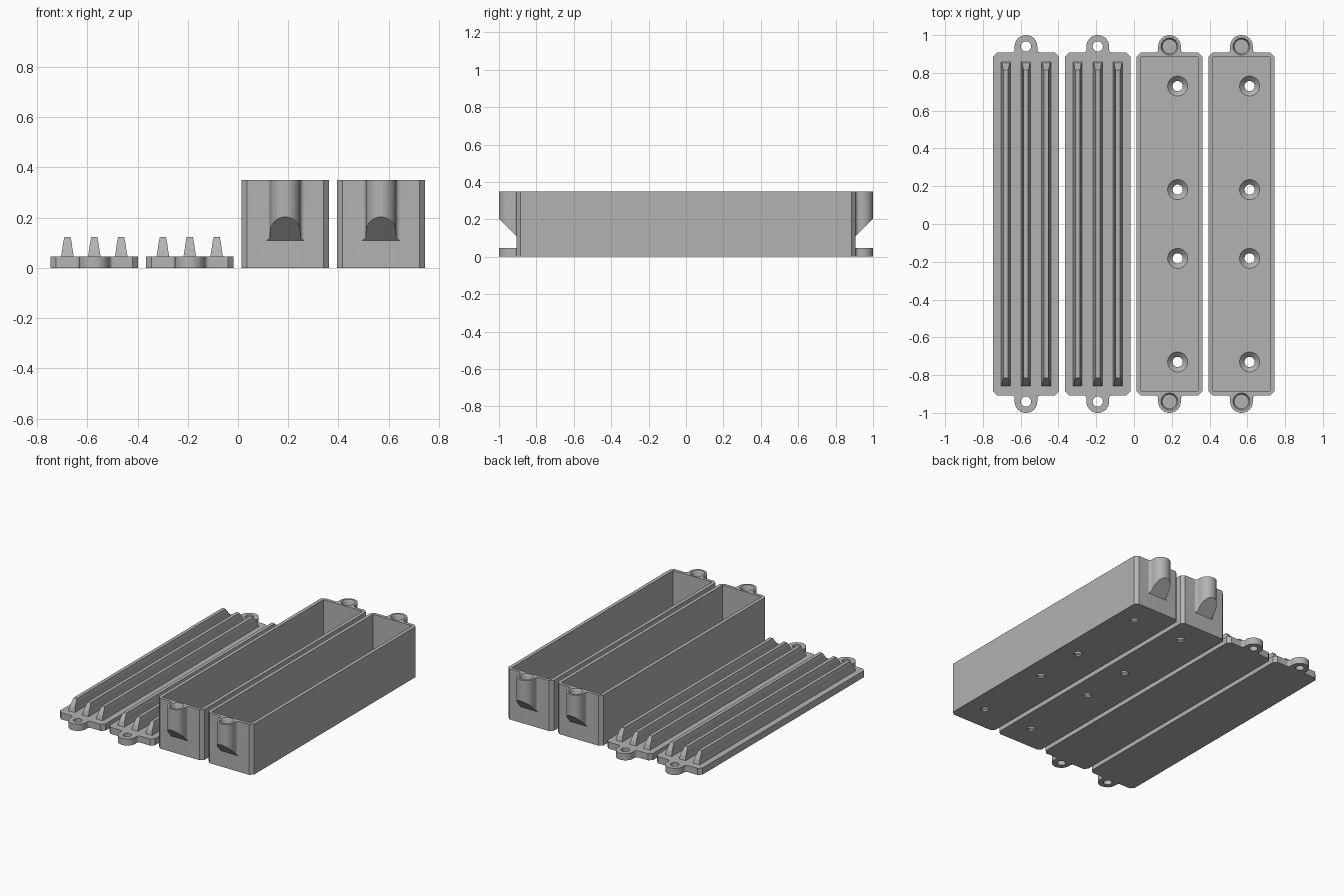
import bpy, bmesh, math

if "Cube" in bpy.data.objects:
    bpy.data.objects.remove(bpy.data.objects["Cube"])

# One plastic colour for everything
grey = bpy.data.materials.new("plain grey")
grey.diffuse_color = (0.45, 0.45, 0.45, 1)
grey.use_nodes = True
grey.node_tree.nodes["Principled BSDF"].inputs["Base Color"].default_value = grey.diffuse_color

HW, HL, CH = 0.1745, 0.907, 0.022      # half width, half length, corner chamfer
TAB_Y, TAB_R, FIL = 0.94, 0.06, 0.017  # ear centre, ear radius, root fillet
BOX_H, LID_H, FLOOR = 0.35, 0.046, 0.035


def make(name, bm):
    bmesh.ops.recalc_face_normals(bm, faces=bm.faces)
    mesh = bpy.data.meshes.new(name)
    bm.to_mesh(mesh)
    bm.free()
    mesh.materials.append(grey)
    ob = bpy.data.objects.new(name, mesh)
    bpy.context.collection.objects.link(ob)
    return ob


def loft(name, rings):
    """Skin closed rings of 3D points and cap both ends."""
    bm = bmesh.new()
    rows = [[bm.verts.new(p) for p in ring] for ring in rings]
    n = len(rows[0])
    for a, b in zip(rows, rows[1:]):
        for i in range(n):
            j = (i + 1) % n
            bm.faces.new((a[i], a[j], b[j], b[i]))
    bm.faces.new(rows[0][::-1])
    bm.faces.new(rows[-1])
    return make(name, bm)


def circle(x, y, z, r, n=40):
    return [(x + r * math.cos(2 * math.pi * i / n),
             y + r * math.sin(2 * math.pi * i / n), z) for i in range(n)]


def rect(hw, hl, z, x=0):
    return [(x - hw, -hl, z), (x + hw, -hl, z), (x + hw, hl, z), (x - hw, hl, z)]


def outline():
    """Chamfered rectangle with a filleted round ear at each end."""
    q = [(HW, 0.0), (HW, HL - CH), (HW - CH, HL)]
    for i in range(7):                                  # concave root fillet
        a = math.radians(270 - 90 * i / 6)
        q.append((TAB_R + FIL + FIL * math.cos(a), HL + FIL + FIL * math.sin(a)))
    for i in range(13):                                 # quarter of the ear
        a = math.radians(90 * i / 12)
        q.append((TAB_R * math.cos(a), TAB_Y + TAB_R * math.sin(a)))
    q = q[1:]
    top = q + [(-x, y) for x, y in q[-2::-1]]
    return top + [(-x, -y) for x, y in top]


def cut(ob, cutters):
    for c in cutters:
        m = ob.modifiers.new("cut", 'BOOLEAN')
        m.operation, m.solver, m.object = 'DIFFERENCE', 'EXACT', c
    bpy.context.view_layer.update()
    dg = bpy.context.evaluated_depsgraph_get()
    mesh = bpy.data.meshes.new_from_object(ob.evaluated_get(dg))
    ob.modifiers.clear()
    ob.data = mesh
    for c in cutters:
        bpy.data.objects.remove(c)


def smooth(ob):
    bpy.ops.object.select_all(action='DESELECT')
    ob.select_set(True)
    bpy.context.view_layer.objects.active = ob
    bpy.ops.object.shade_smooth_by_angle(angle=math.radians(30))


def place_pair(ob, x1, x2):
    twin = ob.copy()
    bpy.context.collection.objects.link(twin)
    ob.location.x, twin.location.x = x1, x2


shape = outline()

# Open box: body, cavity, sloped ear undersides, blind ear holes, floor holes
box = loft("box", [[(x, y, z) for x, y in shape] for z in (0, BOX_H)])
cutters = [loft("cavity", [rect(0.15, 0.885, FLOOR), rect(0.15, 0.885, 0.5)])]
for s in (-1, 1):
    wedge = [(HL, -0.1), (HL, 0.11), (1.05, 0.253), (1.05, -0.1)]
    cutters.append(loft("ear_slope", [[(x, s * y, z) for y, z in wedge]
                                      for x in (-0.12, 0.12)]))
    cutters.append(loft("ear_hole", [circle(0, s * TAB_Y, z, r) for z, r in
                        ((0.21, 0.037), (0.335, 0.037), (BOX_H, 0.045), (0.4, 0.045))]))
    for y in (0.182, 0.73):
        cutters.append(loft("screw_hole", [circle(0.043, s * y, z, r) for z, r in
                            ((-0.05, 0.027), (FLOOR - 0.026, 0.027),
                             (FLOOR, 0.053), (FLOOR + 0.02, 0.053))]))
cut(box, cutters)
smooth(box)
place_pair(box, 0.188, 0.569)

# Flat lid with a through hole in each ear
lid = loft("lid", [[(x, y, z) for x, y in shape] for z in (0, LID_H)])
cut(lid, [loft("ear_hole", [circle(0, s * TAB_Y, z, 0.027) for z in (-0.1, 0.1)])
          for s in (-1, 1)])
smooth(lid)
place_pair(lid, -0.572, -0.192)

# Three stepped, tapering ridges on each lid
TIERS = ((LID_H, 0.025, 0.857), (0.076, 0.020, 0.848), (0.100, 0.017, 0.832),
         (0.124, 0.012, 0.815))
for i in (-1, 0, 1):
    ridge = loft("lid_ridge", [rect(hw, hl, z, i * 0.107) for z, hw, hl in TIERS])
    place_pair(ridge, -0.572, -0.192)
